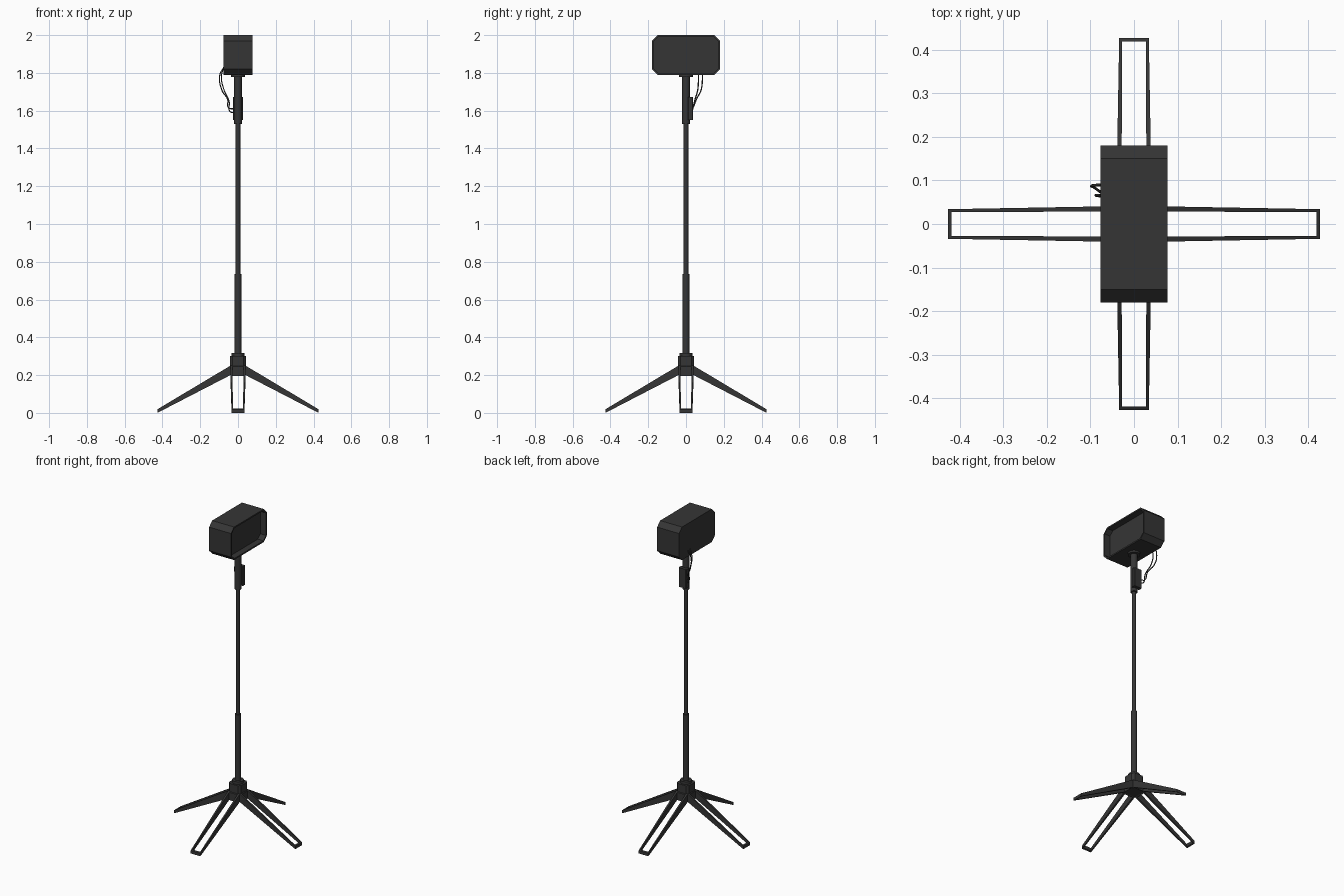
import bpy, bmesh, math
from mathutils import Matrix, Vector

if "Cube" in bpy.data.objects:
    bpy.data.objects.remove(bpy.data.objects["Cube"], do_unlink=True)


def material(name, value):
    m = bpy.data.materials.new(name)
    m.use_nodes = True
    colour = (value, value, value, 1)
    m.diffuse_color = colour
    m.node_tree.nodes["Principled BSDF"].inputs["Base Color"].default_value = colour
    return m


CHARCOAL = material("charcoal", 0.036)


def finish(name, bm, smooth=False):
    bmesh.ops.recalc_face_normals(bm, faces=bm.faces)
    mesh = bpy.data.meshes.new(name)
    bm.to_mesh(mesh)
    bm.free()
    mesh.materials.append(CHARCOAL)
    ob = bpy.data.objects.new(name, mesh)
    bpy.context.collection.objects.link(ob)
    if smooth:
        bpy.ops.object.select_all(action='DESELECT')
        ob.select_set(True)
        bpy.context.view_layer.objects.active = ob
        bpy.ops.object.shade_smooth_by_angle(angle=math.radians(40))
    return ob


def prism(bm, points, offset):
    """Extrude a closed polygon along an offset vector."""
    face = bm.faces.new([bm.verts.new(p) for p in points])
    out = bmesh.ops.extrude_face_region(bm, geom=[face])
    verts = [v for v in out["geom"] if isinstance(v, bmesh.types.BMVert)]
    bmesh.ops.translate(bm, verts=verts, vec=offset)


def chamfered(a, b, c):
    """Rectangle outline of half sizes a, b with cut corners."""
    pts = [(a, b - c), (a - c, b)]
    pts += [(-x, y) for x, y in reversed(pts)]
    return pts + [(-x, -y) for x, y in pts]


def tube(name, radius, z0, z1, sides=24):
    bm = bmesh.new()
    bmesh.ops.create_cone(bm, cap_ends=True, segments=sides, radius1=radius, radius2=radius,
                          depth=z1 - z0, matrix=Matrix.Translation((0, 0, (z0 + z1) / 2)))
    return finish(name, bm, True)


def block(name, half, z0, z1, cut, y=0):
    bm = bmesh.new()
    prism(bm, [(px, py + y, z0) for px, py in chamfered(half[0], half[1], cut)], (0, 0, z1 - z0))
    return finish(name, bm)


# Lamp head: long chamfered housing, open recess on the +x side
bm = bmesh.new()
prism(bm, [(-0.077, y, 1.895 + z) for y, z in chamfered(0.18, 0.105, 0.03)], (0.154, 0, 0))
bmesh.ops.recalc_face_normals(bm, faces=bm.faces)
front = max(bm.faces, key=lambda f: f.calc_center_median().x)
bmesh.ops.inset_region(bm, faces=[front], thickness=0.009, use_even_offset=True)
recess = bmesh.ops.extrude_face_region(bm, geom=[front])
bmesh.ops.delete(bm, geom=[front], context='FACES_ONLY')
bmesh.ops.translate(bm, vec=(-0.04, 0, 0),
                    verts=[v for v in recess["geom"] if isinstance(v, bmesh.types.BMVert)])
finish("lamp_head", bm)

# Telescopic pole and head mount
tube("lower_pole", 0.018, 0.3, 0.735)
tube("upper_pole", 0.0125, 0.72, 1.56)
tube("head_socket", 0.02, 1.53, 1.785)
tube("head_flange", 0.036, 1.778, 1.795)
block("control_box", (0.027, 0.013), 1.55, 1.672, 0.003, y=0.024)

# Hub
block("hub", (0.043, 0.043), 0.2, 0.3, 0.014)
tube("hub_collar", 0.034, 0.298, 0.317)


# Open-frame legs, tapering from hub to foot
def section(t, width):
    """Outer half width, rail width, top and bottom of a leg at t from hub to foot."""
    return 0.04 + (0.427 - 0.04) * t, width, 0.25 + (0.019 - 0.25) * t, 0.2 * (1 - t)


def leg(name, angle):
    bm = bmesh.new()

    def hexa(t0, t1, a0, b0, a1, b1):
        rings = []
        for t, a, b in ((t0, a0, b0), (t1, a1, b1)):
            r, _, top, bottom = section(t, 0)
            rings.append([bm.verts.new(p) for p in
                          ((r, a, bottom), (r, b, bottom), (r, b, top), (r, a, top))])
        bm.faces.new(rings[0])
        bm.faces.new(rings[1])
        for i in range(4):
            j = (i + 1) % 4
            bm.faces.new((rings[0][i], rings[0][j], rings[1][j], rings[1][i]))

    for s in (-1, 1):
        hexa(0, 1, s * 0.029, s * 0.041, s * 0.027, s * 0.034)
    hexa(0.98, 1, -0.03, 0.03, -0.03, 0.03)
    hexa(0, 0.02, -0.035, 0.035, -0.035, 0.035)
    bmesh.ops.rotate(bm, verts=bm.verts, cent=(0, 0, 0), matrix=Matrix.Rotation(angle, 3, 'Z'))
    finish(name, bm)


for i, side in enumerate(("left", "back", "right", "front")):
    leg(side + "_leg", i * math.pi / 2)


# Power cables from the back of the head down to the control box
def cable(name, points, radius=0.0032):
    curve = bpy.data.curves.new(name, 'CURVE')
    curve.dimensions = '3D'
    curve.bevel_depth = radius
    curve.bevel_resolution = 1
    curve.resolution_u = 6
    curve.use_fill_caps = True
    spline = curve.splines.new('BEZIER')
    spline.bezier_points.add(len(points) - 1)
    for bp, p in zip(spline.bezier_points, points):
        bp.co = Vector(p)
        bp.handle_left_type = bp.handle_right_type = 'AUTO'
    curve.materials.append(CHARCOAL)
    bpy.context.collection.objects.link(bpy.data.objects.new(name, curve))


cable("outer_cable", [(-0.075, 0.09, 1.83), (-0.096, 0.088, 1.79), (-0.086, 0.08, 1.71),
                      (-0.055, 0.055, 1.66), (-0.05, 0.037, 1.615), (-0.024, 0.03, 1.61)])
cable("inner_cable", [(-0.075, 0.066, 1.83), (-0.088, 0.066, 1.78), (-0.074, 0.062, 1.71),
                      (-0.047, 0.045, 1.65), (-0.042, 0.032, 1.595), (-0.024, 0.028, 1.59)])
